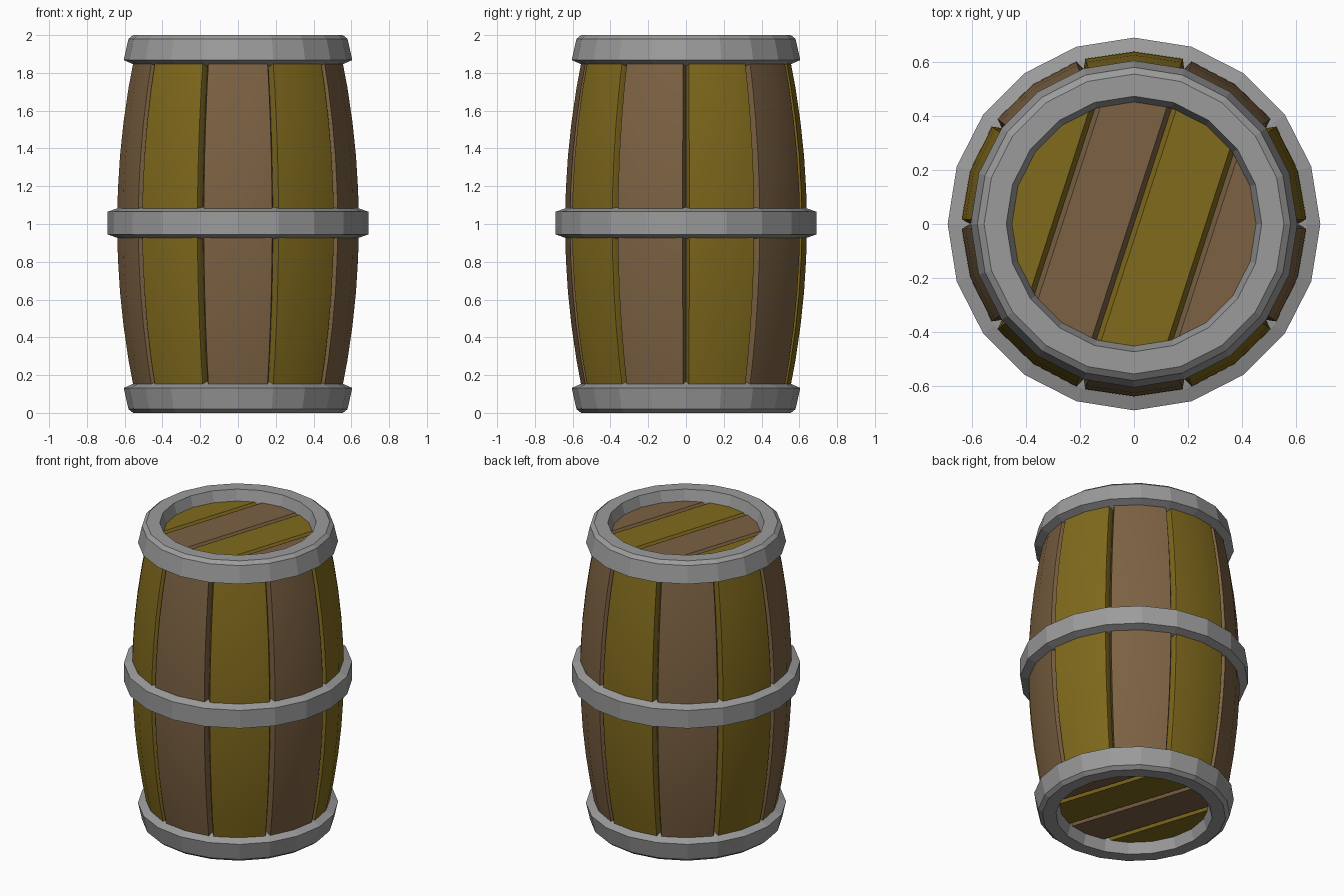
import bpy, bmesh
from math import radians, sin, cos, pi
from mathutils import Matrix, Vector

if "Cube" in bpy.data.objects:
    bpy.data.objects.remove(bpy.data.objects["Cube"])


def material(name, rgb):
    m = bpy.data.materials.new(name)
    m.diffuse_color = (*rgb, 1)
    m.use_nodes = True
    m.node_tree.nodes["Principled BSDF"].inputs["Base Color"].default_value = m.diffuse_color
    return m


OCHRE = material("ochre_wood", (0.22, 0.145, 0.012))
BROWN = material("brown_wood", (0.20, 0.12, 0.055))
IRON = material("grey_iron", (0.33, 0.33, 0.33))
FLIP = Matrix.Translation((0, 0, 2)) @ Matrix.Rotation(pi, 4, 'X')


def finish(bm, name, mat, smooth=None):
    bmesh.ops.recalc_face_normals(bm, faces=bm.faces[:])
    mesh = bpy.data.meshes.new(name)
    bm.to_mesh(mesh)
    bm.free()
    ob = bpy.data.objects.new(name, mesh)
    bpy.context.collection.objects.link(ob)
    mesh.materials.append(mat)
    if smooth:
        bpy.ops.object.select_all(action='DESELECT')
        ob.select_set(True)
        bpy.context.view_layer.objects.active = ob
        bpy.ops.object.shade_smooth_by_angle(angle=radians(smooth))
    return ob


def polar(r, deg, z):
    return (r * cos(radians(deg)), r * sin(radians(deg)), z)


def bridge(bm, rings, closed):
    n = len(rings[0])
    pairs = list(zip(rings, rings[1:])) + ([(rings[-1], rings[0])] if closed else [])
    for a, b in pairs:
        for i in range(n):
            j = (i + 1) % n
            bm.faces.new((a[i], a[j], b[j], b[i]))


# Iron hoops: closed profile swept round 20 sides
def hoop(name, profile, matrix=None):
    bm = bmesh.new()
    rings = [[bm.verts.new(polar(r, 18 * k, z)) for r, z in profile] for k in range(20)]
    bridge(bm, rings, True)
    if matrix:
        bm.transform(matrix)
    finish(bm, name, IRON)


RIM = [(0.45, 1.90), (0.452, 1.93), (0.473, 2.0), (0.555, 2.0),
       (0.58, 1.98), (0.605, 1.868), (0.53, 1.835)]
hoop("top_hoop", RIM)
hoop("bottom_hoop", RIM, FLIP)
hoop("middle_hoop", [(0.60, 0.92), (0.64, 0.927), (0.69, 0.945),
                     (0.69, 1.065), (0.64, 1.083), (0.60, 1.09)])


# Bulging staves with chamfered edges forming the grooves
def stave(index):
    mid = 18 + 36 * index
    bm = bmesh.new()
    rings = []
    for k in range(11):
        z = 0.1 + 0.18 * k
        r = 0.64 - 0.116 * (z - 1) ** 2
        section = [(-18, r - 0.07), (-18, r - 0.035), (-16.4, r), (0, r),
                   (16.4, r), (18, r - 0.035), (18, r - 0.07)]
        rings.append([bm.verts.new(polar(q, mid + a, z)) for a, q in section])
    bridge(bm, rings, False)
    bm.faces.new(rings[0])
    bm.faces.new(rings[-1])
    finish(bm, f"stave_{index + 1}", BROWN if index % 2 else OCHRE, 30)


for i in range(10):
    stave(i)


# End planks: disc slices with chamfered joints
def cut(bm, co, no):
    geom = bm.verts[:] + bm.edges[:] + bm.faces[:]
    res = bmesh.ops.bisect_plane(bm, geom=geom, plane_co=co, plane_no=no, clear_outer=True)
    edges = [e for e in res['geom_cut'] if isinstance(e, bmesh.types.BMEdge)]
    bmesh.ops.edgeloop_fill(bm, edges=edges)


def plank(name, index, matrix=None):
    top, lo, hi = 1.93, (index - 2) * 0.27, (index - 1) * 0.27
    bm = bmesh.new()
    bmesh.ops.create_cone(bm, cap_ends=True, segments=20, radius1=0.47, radius2=0.47,
                          depth=0.06, matrix=Matrix.Translation((0, 0, top - 0.03)))
    across = Vector((sin(radians(72)), -cos(radians(72)), 0))
    for edge, side, used in ((lo, -1, index > 0), (hi, 1, index < 3)):
        if used:
            cut(bm, across * edge, across * side)
            cut(bm, across * edge + Vector((0, 0, top - 0.03)),
                across * side * 0.03 + Vector((0, 0, 0.018)))
    if matrix:
        bm.transform(matrix)
    finish(bm, name, BROWN if index % 2 else OCHRE)


for i in range(4):
    plank(f"top_plank_{i + 1}", i)
    plank(f"bottom_plank_{i + 1}", i, FLIP)
